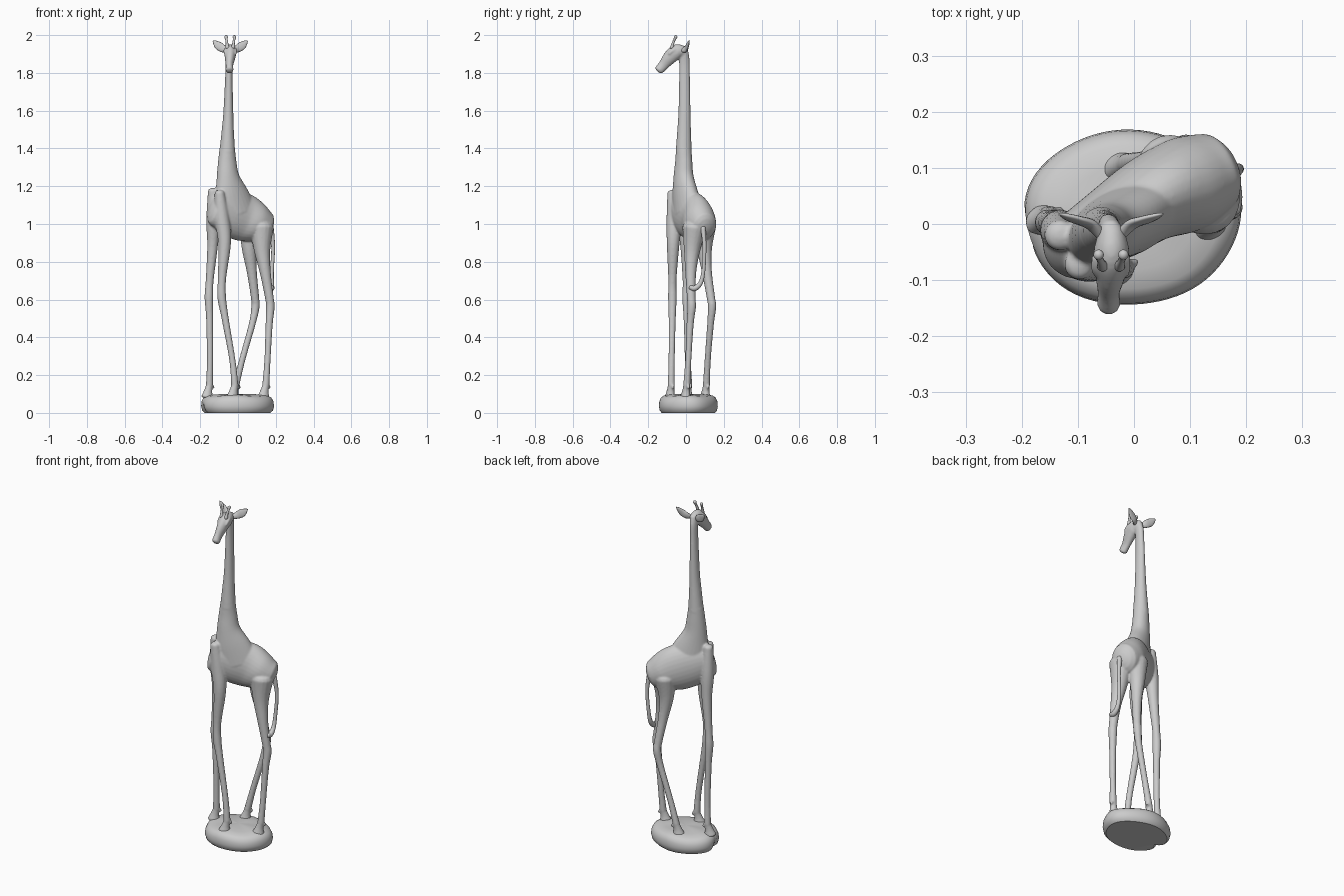
import bpy, bmesh, math
from mathutils import Vector

U = Vector((0.88, 0.475, 0))      # body axis, chest to rump
S = Vector((-0.475, 0.88, 0))     # across the body
X = Vector((1, 0, 0))
Y = Vector((0, 1, 0))


def spline(pts, t):
    """Catmull-Rom through tuples of any width."""
    i = min(int(t), len(pts) - 2)
    f = t - i
    p = [pts[max(0, min(len(pts) - 1, i + k))] for k in (-1, 0, 1, 2)]
    return [0.5 * (2 * b + (c - a) * f + (2 * a - 5 * b + 4 * c - d) * f * f
                   + (3 * b - a - 3 * c + d) * f ** 3) for a, b, c, d in zip(*p)]


def loft(bm, pts, side, n=20, steps=6, cap=0.6):
    """Tube through (x, y, z, radius along side, other radius) with rounded ends."""
    pts = [p if len(p) == 5 else (*p, p[3]) for p in pts]
    m = (len(pts) - 1) * steps
    stations = [spline(pts, k / steps) for k in range(m + 1)]
    cs = [Vector(s[:3]) for s in stations]
    sections = []
    for k, s in enumerate(stations):
        tan = (cs[min(k + 1, m)] - cs[max(k - 1, 0)]).normalized()
        a = (side - tan * side.dot(tan)).normalized()
        b = tan.cross(a)
        end = {0: -1, m: 1}.get(k, 0)
        angles = [0] if not end else [0, 25, 50, 70, 83]
        new = [(cs[k] + tan * end * cap * min(s[3], s[4]) * math.sin(math.radians(g)),
                a * s[3] * math.cos(math.radians(g)), b * s[4] * math.cos(math.radians(g)))
               for g in angles]
        sections += new[::-1] if end < 0 else new
    rings = [[bm.verts.new(c + a * math.cos(2 * math.pi * j / n) + b * math.sin(2 * math.pi * j / n))
              for j in range(n)] for c, a, b in sections]
    for r, q in zip(rings, rings[1:]):
        for j in range(n):
            bm.faces.new((r[j], r[(j + 1) % n], q[(j + 1) % n], q[j]))
    bm.faces.new(rings[0][::-1])
    bm.faces.new(rings[-1])


def finish(bm, name):
    bmesh.ops.recalc_face_normals(bm, faces=bm.faces)
    for f in bm.faces:
        f.smooth = True
    me = bpy.data.meshes.new(name)
    bm.to_mesh(me)
    bm.free()
    ob = bpy.data.objects.new(name, me)
    bpy.context.collection.objects.link(ob)
    return ob


# Body, neck, head and legs, fused into one skin
bm = bmesh.new()
# torso
loft(bm, [(-0.115, -0.045, 1.09, 0.055, 0.10), (-0.04, 0.0, 1.06, 0.068, 0.125),
          (0.03, 0.045, 1.035, 0.077, 0.128), (0.09, 0.07, 1.01, 0.085, 0.11),
          (0.135, 0.09, 0.99, 0.075, 0.085)], S, n=32)
# shoulders and lower neck
loft(bm, [(-0.01, 0.01, 1.06, 0.12, 0.065), (-0.035, -0.005, 1.16, 0.095, 0.058),
          (-0.053, -0.013, 1.25, 0.063, 0.05), (-0.057, -0.012, 1.33, 0.05, 0.044),
          (-0.057, -0.012, 1.40, 0.041, 0.041)], U, n=28)
# upper neck
loft(bm, [(-0.057, -0.012, 1.38, 0.042, 0.043), (-0.054, -0.01, 1.5, 0.032, 0.036),
          (-0.051, -0.008, 1.6, 0.026, 0.032), (-0.048, -0.008, 1.8, 0.019, 0.028),
          (-0.045, -0.01, 1.88, 0.020, 0.028), (-0.041, -0.018, 1.925, 0.022, 0.026)], X)
# head
loft(bm, [(-0.04, -0.015, 1.918, 0.024, 0.028), (-0.04, -0.05, 1.912, 0.032, 0.04),
          (-0.042, -0.085, 1.882, 0.028, 0.037), (-0.045, -0.118, 1.843, 0.020, 0.028),
          (-0.045, -0.142, 1.816, 0.021, 0.025)], X)
# brow ridges and eyes
for sx in (-1, 1):
    cx = -0.041 + sx * 0.027
    loft(bm, [(cx, -0.06, 1.925, 0.008), (cx, -0.078, 1.913, 0.009), (cx, -0.09, 1.9, 0.006)], X, n=12)
# legs: path from shoulder or hip down to the fetlock
legs = [
    [(-0.132, -0.02, 1.175, 0.027), (-0.132, -0.012, 1.02, 0.036), (-0.135, -0.002, 0.88, 0.028),
     (-0.150, 0.003, 0.70, 0.021), (-0.154, 0.003, 0.61, 0.023), (-0.150, 0.006, 0.50, 0.019),
     (-0.148, 0.01, 0.28, 0.0165), (-0.151, 0.014, 0.145, 0.019)],
    [(-0.098, -0.073, 1.165, 0.026), (-0.085, -0.063, 1.03, 0.040), (-0.071, -0.068, 0.90, 0.034),
     (-0.085, -0.072, 0.71, 0.022), (-0.086, -0.072, 0.61, 0.023), (-0.068, -0.073, 0.50, 0.019),
     (-0.030, -0.076, 0.28, 0.0165), (-0.017, -0.078, 0.145, 0.019)],
    [(0.065, 0.10, 0.99, 0.060), (0.060, 0.098, 0.87, 0.040), (0.073, 0.110, 0.75, 0.027),
     (0.090, 0.132, 0.61, 0.022), (0.092, 0.138, 0.56, 0.022), (0.075, 0.130, 0.47, 0.018),
     (0.022, 0.115, 0.28, 0.0165), (-0.012, 0.108, 0.145, 0.019)],
    [(0.125, 0.045, 0.98, 0.065), (0.128, 0.032, 0.86, 0.043), (0.145, 0.025, 0.74, 0.029),
     (0.166, 0.028, 0.61, 0.023), (0.171, 0.030, 0.56, 0.023), (0.165, 0.022, 0.47, 0.019),
     (0.156, 0.012, 0.28, 0.0165), (0.147, 0.004, 0.145, 0.019)],
]
for leg in legs:
    loft(bm, leg, U, n=18)
    # hoof flaring towards the toe, plus dewclaw at the heel
    f = Vector(leg[-1][:3])
    d = -U
    p, q = f + d * 0.008 + Vector((0, 0, -0.03)), f + d * 0.014 + Vector((0, 0, -0.062))
    loft(bm, [(*f, 0.018, 0.018), (*p, 0.023, 0.020), (*q, 0.034, 0.027)], U, n=18, cap=0.3)
    h = f - d * 0.015
    loft(bm, [(*h, 0.009), (h.x - d.x * 0.009, h.y - d.y * 0.009, h.z - 0.012, 0.007)], X, n=10)
body = finish(bm, "giraffe_body")
rm = body.modifiers.new("fuse", 'REMESH')
rm.mode = 'VOXEL'
rm.voxel_size = 0.005
rm.use_smooth_shade = True
sm = body.modifiers.new("soften", 'SMOOTH')
sm.factor = 0.5
sm.iterations = 5

# Tail, curling in to rest on the hock
bm = bmesh.new()
loft(bm, [(0.175, 0.09, 0.98, 0.014), (0.186, 0.098, 0.88, 0.010), (0.180, 0.093, 0.76, 0.010),
          (0.178, 0.078, 0.69, 0.012), (0.178, 0.048, 0.66, 0.015), (0.178, 0.024, 0.664, 0.012)], X, n=14)
finish(bm, "tail")

# Ears and horns, mirrored about the head
for sx, label in ((-1, "left"), (1, "right")):
    def at(dx, y, z, *r):
        return (-0.041 + sx * dx, y, z, *r)
    bm = bmesh.new()
    loft(bm, [at(0.018, -0.018, 1.918, 0.010, 0.011), at(0.038, 0.0, 1.928, 0.009, 0.020),
              at(0.062, 0.008, 1.944, 0.007, 0.022), at(0.080, 0.014, 1.960, 0.005, 0.013),
              at(0.091, 0.018, 1.970, 0.002, 0.003)], Y, n=16)
    finish(bm, "ear_" + label)
    bm = bmesh.new()
    loft(bm, [at(0.015, -0.075, 1.935, 0.010), at(0.018, -0.067, 1.962, 0.0065),
              at(0.021, -0.059, 1.98, 0.007), at(0.022, -0.055, 1.99, 0.0095)], X, n=14, cap=1)
    finish(bm, "horn_" + label)

# Rocky oval base with a chipped edge
bm = bmesh.new()
n = 72
profile = [(0.90, 0.0), (0.97, 0.012), (1.0, 0.035), (0.985, 0.058), (0.93, 0.078),
           (0.82, 0.09), (0.6, 0.096), (0.3, 0.1), (0.05, 0.1)]
rings = []
for r, z in profile:
    ring = []
    for j in range(n):
        a = 2 * math.pi * j / n
        k = r * (1 + 0.015 * math.sin(3 * a + 1) + 0.01 * math.sin(5 * a))
        chip = math.exp(-((a - math.radians(188)) / 0.16) ** 2) * max(0, 1 - z / 0.05)
        k -= 0.2 * chip * r
        bump = 0.003 * math.sin(4 * a + 2) * r if z > 0.05 else 0
        ring.append(bm.verts.new((-0.005 + 0.193 * k * math.cos(a), 0.012 + 0.156 * k * math.sin(a), z + bump)))
    rings.append(ring)
for r, q in zip(rings, rings[1:]):
    for j in range(n):
        bm.faces.new((r[j], r[(j + 1) % n], q[(j + 1) % n], q[j]))
bm.faces.new(rings[0][::-1])
bm.faces.new(rings[-1])
base = finish(bm, "base")
bpy.context.view_layer.objects.active = base
base.select_set(True)
bpy.ops.object.shade_smooth_by_angle(angle=math.radians(40))
